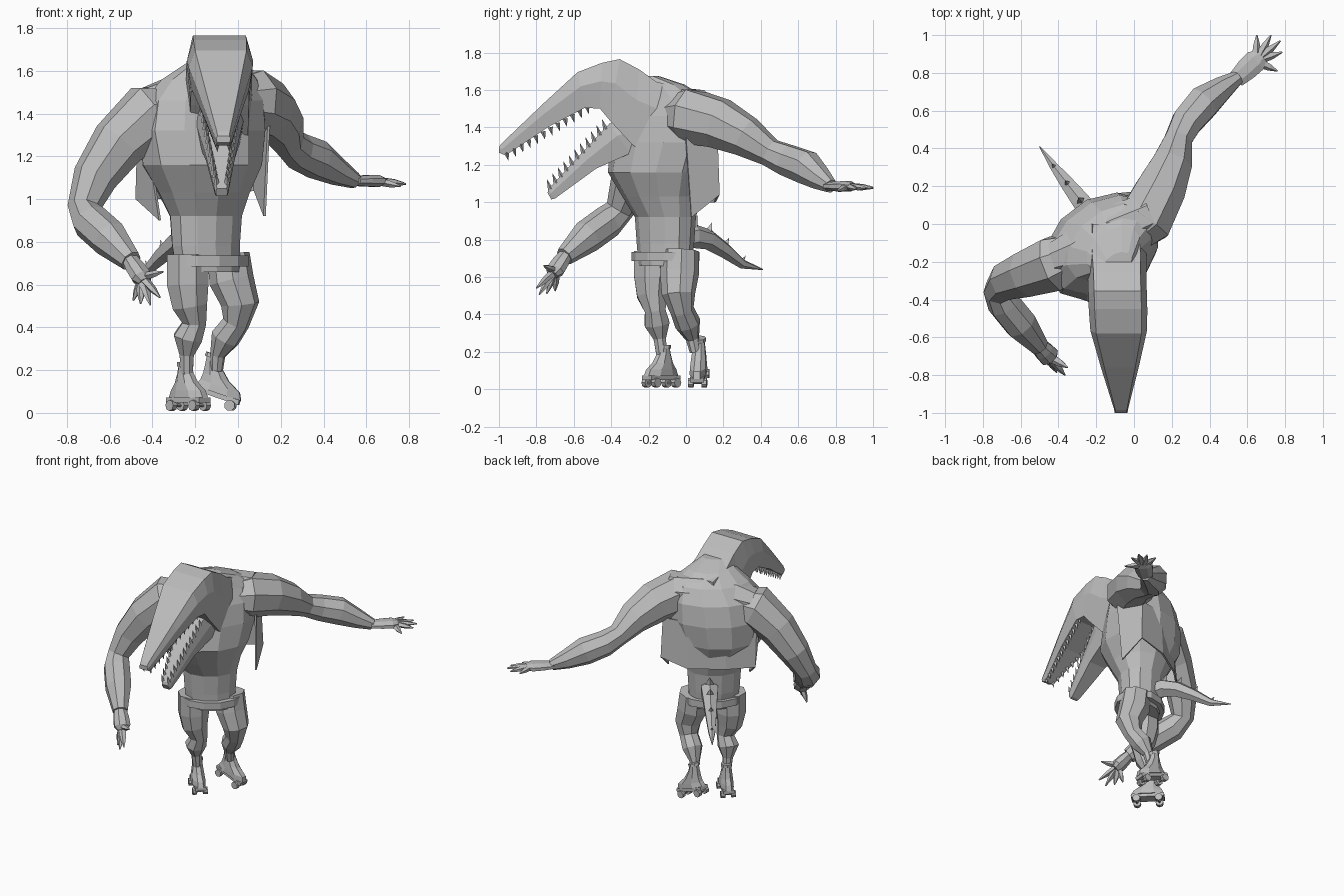
import bpy, bmesh, math
from mathutils import Vector, Matrix

old = bpy.data.objects.get("Cube")
if old:
    bpy.data.objects.remove(old)

grey = bpy.data.materials.new("plain grey")
grey.use_nodes = True
grey.diffuse_color = (0.5, 0.5, 0.5, 1)
grey.node_tree.nodes["Principled BSDF"].inputs["Base Color"].default_value = (0.5, 0.5, 0.5, 1)


def finish(name, bm):
    bmesh.ops.recalc_face_normals(bm, faces=bm.faces)
    mesh = bpy.data.meshes.new(name)
    bm.to_mesh(mesh)
    bm.free()
    mesh.materials.append(grey)
    ob = bpy.data.objects.new(name, mesh)
    bpy.context.scene.collection.objects.link(ob)
    return ob


def skin(bm, rings):
    """Bridge rings of points and cap both ends."""
    rows = [[bm.verts.new(p) for p in ring] for ring in rings]
    n = len(rows[0])
    for a, b in zip(rows, rows[1:]):
        for i in range(n):
            j = (i + 1) % n
            bm.faces.new((a[i], a[j], b[j], b[i]))
    bm.faces.new(rows[0][::-1])
    bm.faces.new(rows[-1])


def loft(name, rings):
    bm = bmesh.new()
    skin(bm, rings)
    return finish(name, bm)


def ellipse(n, rx, ry, turn=0.0):
    return [Vector((rx * math.cos(t + turn), ry * math.sin(t + turn), 0))
            for t in (2 * math.pi * i / n for i in range(n))]


def tube_rings(path, n):
    """path rows: x, y, z, horizontal radius[, vertical radius]; frame carried along untwisted"""
    pts = [Vector(p[:3]) for p in path]
    rings, q, last = [], None, None
    for i, p in enumerate(path):
        d = (pts[min(i + 1, len(pts) - 1)] - pts[max(i - 1, 0)]).normalized()
        q = last.rotation_difference(d) @ q if last else d.to_track_quat('Z', 'Y')
        last = d
        rings.append([pts[i] + q @ v for v in ellipse(n, p[3], p[-1], math.pi / n)])
    return rings


def tube(name, path, n=8):
    return loft(name, tube_rings(path, n))


def cone(bm, base, tip, r, n=4):
    q = (tip - base).to_track_quat('Z', 'Y')
    ring = [bm.verts.new(base + q @ v) for v in ellipse(n, r, r)]
    top = bm.verts.new(tip)
    bm.faces.new(ring[::-1])
    for i in range(n):
        bm.faces.new((ring[i], ring[(i + 1) % n], top))


# Torso: stacked ovals, turned so the right shoulder leads, hunching towards the head
TURN = Matrix.Rotation(math.radians(37), 3, 'Z')


def oval(x, y, z, rx, ry, n=12):
    return [Vector((x, y, z)) + TURN @ v for v in ellipse(n, rx, ry, math.pi / n)]


loft("torso", [oval(*r) for r in (
    (-.14, -.11, .66, .165, .13), (-.15, -.11, .78, .175, .14),
    (-.15, -.11, .92, .185, .15), (-.16, -.13, 1.03, .23, .2),
    (-.17, -.14, 1.16, .3, .265), (-.17, -.12, 1.32, .335, .255),
    (-.16, -.11, 1.46, .32, .225), (-.13, -.1, 1.56, .26, .165),
    (-.11, -.14, 1.63, .16, .11), (-.09, -.22, 1.675, .09, .06))])
tube("shoulder_yoke", [(-.42, -.19, 1.43, .1), (-.3, -.15, 1.45, .13),
                       (-.1, -.03, 1.48, .14), (.09, .05, 1.48, .13)])
loft("waistband", [oval(-.14, -.11, z, .21, .165) for z in (.685, .735)])

# Open vest hanging round the back
hem = [(.13, .03, .92), (.08, .18, 1.04), (-.12, .16, 1.0),
       (-.34, .02, 1.0), (-.48, -.12, 1.0), (-.37, -.22, .9)]
collar = [(.15, 0, 1.36), (.07, .17, 1.33), (-.12, .14, 1.33),
          (-.32, .02, 1.33), (-.47, -.15, 1.36), (-.44, -.25, 1.36)]
bm = bmesh.new()
low, high = ([bm.verts.new(p) for p in row] for row in (hem, collar))
for i in range(len(hem) - 1):
    bm.faces.new((low[i], low[i + 1], high[i + 1], high[i]))
vest = finish("vest", bm)
vest.modifiers.new("thickness", 'SOLIDIFY').thickness = 0.012


# Head and jaw: six-sided sections given by top point, bottom point and half width
def middle(y):
    return -.08 - .03 * (y + .6)


def section(yt, zt, yb, zb, w):
    ym, zm = yt * .6 + yb * .4, zt * .6 + zb * .4
    half = [(w * .8, yt, zt), (w, ym, zm), (w * .88, yb, zb)]
    return ([Vector((middle(y) + x, y, z)) for x, y, z in half]
            + [Vector((middle(y) - x, y, z)) for x, y, z in reversed(half)])


loft("head", [section(*s) for s in (
    (.0, 1.6, .0, 1.3, .15), (-.16, 1.645, -.14, 1.28, .16),
    (-.25, 1.71, -.28, 1.3, .155), (-.355, 1.765, -.41, 1.44, .155),
    (-.45, 1.745, -.46, 1.5, .155),
    (-.58, 1.695, -.54, 1.505, .15), (-.76, 1.53, -.74, 1.4, .102),
    (-.985, 1.315, -.965, 1.25, .038), (-1.0, 1.295, -1.0, 1.265, .034))])
loft("lower_jaw", [section(*s) for s in (
    (-.22, 1.5, -.14, 1.26, .13), (-.41, 1.42, -.3, 1.26, .11),
    (-.56, 1.26, -.48, 1.18, .075), (-.735, 1.07, -.7, 1.02, .034),
    (-.74, 1.05, -.72, 1.015, .028))])


# Teeth along both sides of each jaw
def teeth(name, start, end, lean, count, size):
    bm = bmesh.new()
    a, b = Vector(start), Vector(end)
    for side in (-1, 1):
        for i in range(count):
            p = a.lerp(b, i / (count - 1))
            p.x = middle(p.y) + side * p.x
            cone(bm, p, p + Vector(lean) * size, .014)
    return finish(name, bm)


teeth("upper_teeth", (.115, -.53, 1.515), (.028, -.96, 1.265), (0, .25, -1), 12, .045)
teeth("lower_teeth", (.082, -.43, 1.39), (.024, -.725, 1.07), (0, -.35, 1), 11, .055)

# Arms
tube("left_arm", [
    (-.06, -.1, 1.46, .1), (.06, .02, 1.46, .155), (.14, .18, 1.42, .14),
    (.2, .32, 1.35, .112), (.235, .45, 1.265, .077), (.28, .54, 1.225, .088),
    (.37, .645, 1.185, .094), (.47, .72, 1.125, .065), (.55, .775, 1.085, .038)])
tube("right_arm", [
    (-.25, -.14, 1.42, .1), (-.42, -.21, 1.39, .155), (-.56, -.26, 1.26, .13),
    (-.67, -.3, 1.1, .105), (-.72, -.355, .96, .078), (-.69, -.42, .895, .09),
    (-.6, -.53, .815, .09), (-.5, -.65, .71, .052)])


# Hands: palm with tapering fingers
def hand(name, wrist, palm, wide, thick, tips):
    wrist, palm = Vector(wrist), Vector(palm)
    rows = [(*wrist.lerp(palm, t), wide * k, thick * k) for t, k in
            ((-.1, .75), (.45, .95), (1, 1), (1.3, .6))]
    bm = bmesh.new()
    skin(bm, tube_rings(rows, 8))
    for tip in map(Vector, tips):
        root, mid = palm.lerp(tip, .2), palm.lerp(tip, .62)
        skin(bm, tube_rings([(*root, .026, .019), (*mid, .02, .016), (*tip, .004)], 5))
    return finish(name, bm)


hand("left_hand", (.55, .775, 1.085), (.645, .865, 1.085), .066, .03,
     [(.65, 1.0, 1.08), (.725, 1.0, 1.075), (.775, .97, 1.075),
      (.785, .91, 1.07), (.76, .81, 1.06)])
hand("right_hand", (-.5, -.65, .71), (-.45, -.7, .635), .058, .045,
     [(-.49, -.7, .525), (-.455, -.745, .51), (-.41, -.785, .505),
      (-.365, -.8, .54), (-.35, -.76, .66)])

# Legs
tube("left_leg", [
    (-.045, -.03, .74, .1), (-.03, -.035, .62, .105), (.01, -.04, .51, .09),
    (-.01, -.02, .42, .064), (-.06, .01, .35, .07), (-.095, .035, .27, .036),
    (-.1, .05, .2, .03)])
tube("right_leg", [
    (-.235, -.18, .74, .105), (-.235, -.18, .6, .105), (-.225, -.18, .5, .088),
    (-.205, -.165, .42, .06), (-.235, -.155, .35, .072), (-.24, -.14, .27, .036),
    (-.24, -.13, .18, .03)])


# Roller skates: boot, cuff, sole plate, axles and wheels, toe along local x
def skate(side, origin, heading, pitch, lean):
    place = (Matrix.Translation(origin) @ Matrix.Rotation(math.radians(heading), 4, 'Z')
             @ Matrix.Rotation(math.radians(pitch), 4, 'Y'))
    boot = [(-.01 - lean, .22, .033, .032), (-.008 - lean * .75, .18, .044, .036),
            (-lean * .4, .135, .068, .042), (.01, .1, .105, .046), (.012, .065, .122, .048)]
    loft(side + "_boot", [[Vector((x, 0, z)) + v for v in ellipse(8, rx, ry, math.pi / 8)]
                          for x, z, rx, ry in boot]).matrix_world = place
    loft(side + "_boot_cuff", [[Vector((-.01 - lean, 0, z)) + v for v in ellipse(8, .04, .038)]
                               for z in (.212, .232)]).matrix_world = place
    bm = bmesh.new()
    bmesh.ops.create_cube(bm, size=1, matrix=Matrix.Translation((.01, 0, .056))
                          @ Matrix.Diagonal((.22, .074, .024, 1)))
    finish(side + "_sole", bm).matrix_world = place
    bm = bmesh.new()
    spin = Matrix.Rotation(math.pi / 2, 4, 'X')
    for x in (-.065, .085):
        for y, r, depth in ((0, .008, .09), (-.036, .026, .028), (.036, .026, .028)):
            bmesh.ops.create_cone(bm, cap_ends=True, segments=8, radius1=r, radius2=r,
                                  depth=depth, matrix=Matrix.Translation((x, y, .03)) @ spin)
    finish(side + "_wheels", bm).matrix_world = place


skate("right", (-.24, -.125, .005), -45, 0, 0)
skate("left", (-.125, .07, .034), -5, 19, .055)

# Tail with a row of spikes
tail = [(-.17, -.04, .8, .06), (-.22, .04, .82, .065), (-.28, .12, .8, .055),
        (-.35, .21, .74, .042), (-.42, .3, .67, .026), (-.5, .41, .64, .003)]
tube("tail", tail, 6)
bm = bmesh.new()
for x, y, z, r in tail[1:-1]:
    base = Vector((x, y, z + r * .6))
    cone(bm, base, base + Vector((-.015, .02, r * 1.1)), r * .5)
finish("tail_spikes", bm)
